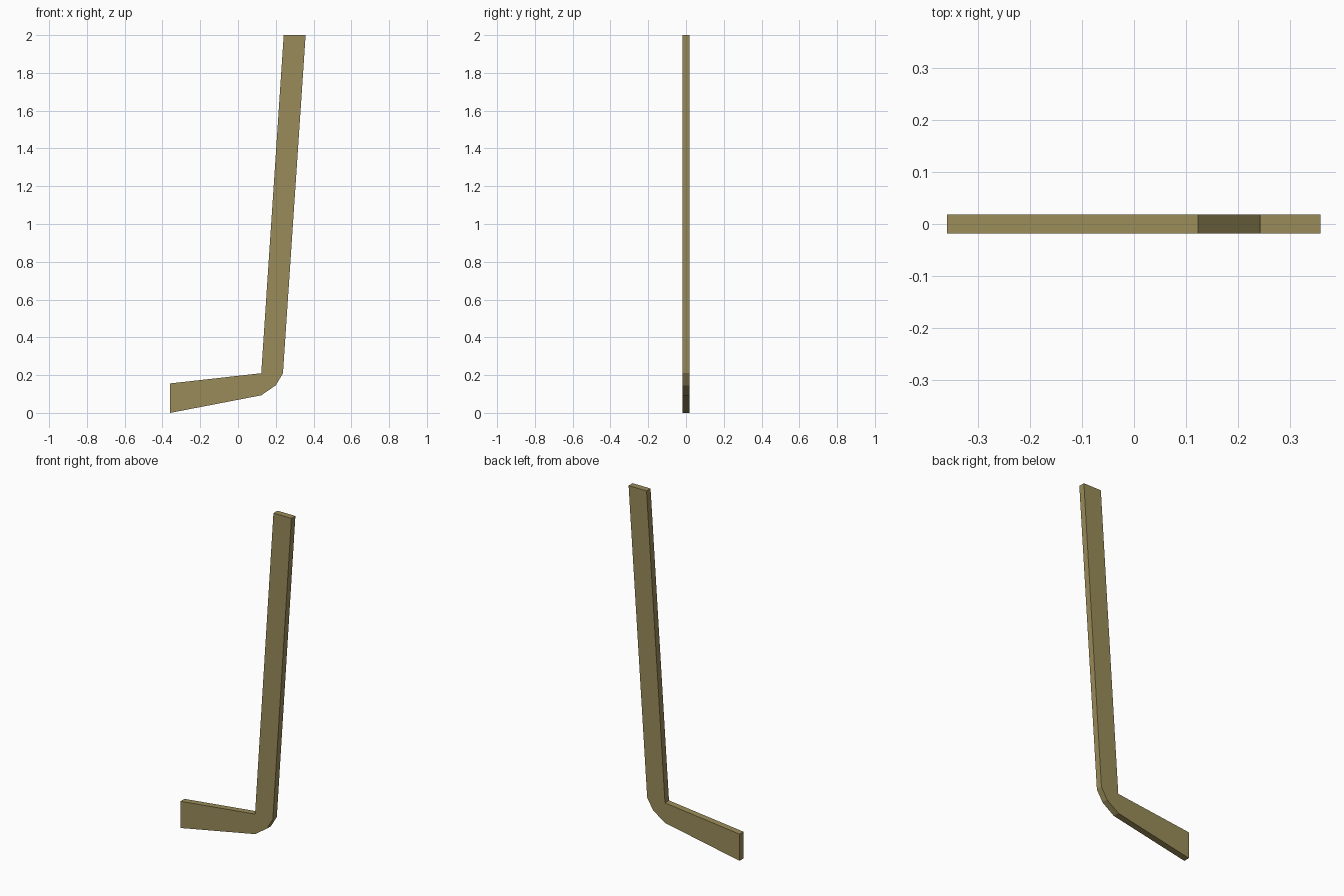
import bpy
import bmesh

if "Cube" in bpy.data.objects:
    bpy.data.objects.remove(bpy.data.objects["Cube"])

HALF_THICKNESS = 0.0185

# Side outline: blade toe, chamfered heel, leaning shaft, inner corner
OUTLINE = [
    (-0.359, 0.0), (0.123, 0.093), (0.2, 0.146), (0.238, 0.21),
    (0.358, 2.0), (0.242, 2.0), (0.123, 0.21), (-0.359, 0.156),
]

# Extrude the flat outline through its thickness
bm = bmesh.new()
face = bm.faces.new([bm.verts.new((x, -HALF_THICKNESS, z)) for x, z in OUTLINE])
extruded = bmesh.ops.extrude_face_region(bm, geom=[face], use_keep_orig=True)
new_verts = [g for g in extruded["geom"] if isinstance(g, bmesh.types.BMVert)]
bmesh.ops.translate(bm, verts=new_verts, vec=(0, 2 * HALF_THICKNESS, 0))
bmesh.ops.recalc_face_normals(bm, faces=bm.faces[:])

mesh = bpy.data.meshes.new("hockey_stick")
bm.to_mesh(mesh)
bm.free()
stick = bpy.data.objects.new("hockey_stick", mesh)
bpy.context.collection.objects.link(stick)

# Olive wood colour
wood = bpy.data.materials.new("olive_wood")
wood.diffuse_color = (0.32, 0.26, 0.10, 1.0)
wood.use_nodes = True
wood.node_tree.nodes["Principled BSDF"].inputs["Base Color"].default_value = wood.diffuse_color
mesh.materials.append(wood)
